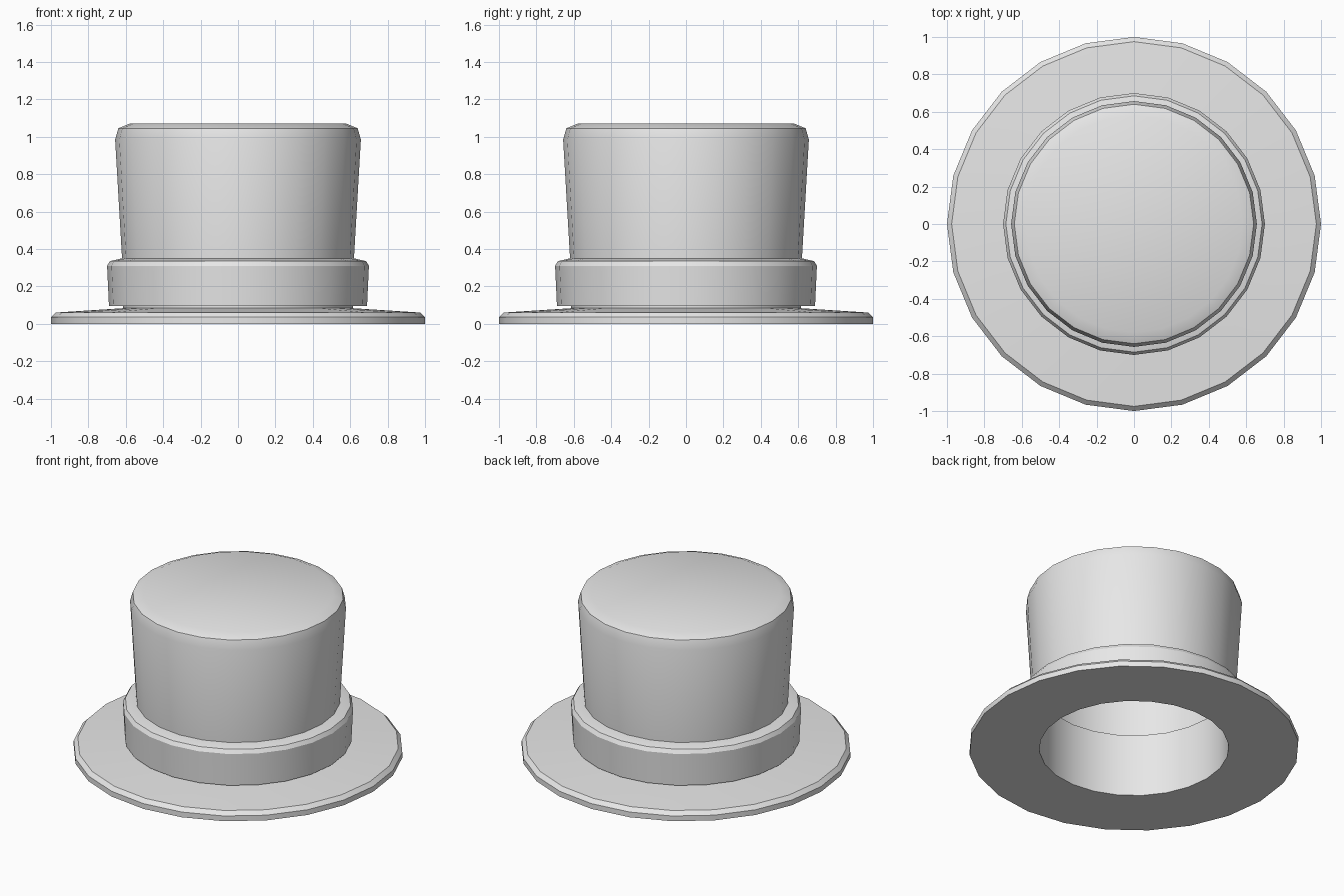
import bpy
import bmesh
from math import cos, sin, pi, radians

SIDES = 24

cube = bpy.data.objects.get("Cube")
if cube:
    bpy.data.objects.remove(cube, do_unlink=True)

grey = bpy.data.materials.new("light grey felt")
grey.use_nodes = True
grey.diffuse_color = (0.8, 0.8, 0.8, 1)
grey.node_tree.nodes["Principled BSDF"].inputs["Base Color"].default_value = (0.8, 0.8, 0.8, 1)


def lathe(name, profile, capped=False):
    """Spin (radius, height) points round z; close the loop or cap both ends."""
    bm = bmesh.new()
    rings = [[bm.verts.new((r * cos(2 * pi * i / SIDES), r * sin(2 * pi * i / SIDES), z))
              for i in range(SIDES)] for r, z in profile]
    pairs = list(zip(rings, rings[1:]))
    if capped:
        bm.faces.new(rings[0])
        bm.faces.new(rings[-1])
    else:
        pairs.append((rings[-1], rings[0]))
    for a, b in pairs:
        for i in range(SIDES):
            j = (i + 1) % SIDES
            bm.faces.new((a[i], a[j], b[j], b[i]))
    bmesh.ops.recalc_face_normals(bm, faces=bm.faces)
    mesh = bpy.data.meshes.new(name)
    bm.to_mesh(mesh)
    bm.free()
    mesh.materials.append(grey)
    obj = bpy.data.objects.new(name, mesh)
    bpy.context.collection.objects.link(obj)
    bpy.ops.object.select_all(action="DESELECT")
    obj.select_set(True)
    bpy.context.view_layer.objects.active = obj
    bpy.ops.object.shade_smooth_by_angle(angle=radians(28))
    return obj


# Wide brim with a chamfered rim and an open middle
lathe("brim", [(0.575, 0), (1, 0), (1, 0.035), (0.975, 0.06), (0.62, 0.083), (0.575, 0.085)])

# Raised band round the foot of the crown
lathe("band", [(0.6, 0.095), (0.69, 0.095), (0.7, 0.31), (0.685, 0.335), (0.62, 0.35), (0.6, 0.35)])

# Hollow crown: outside from the top down, then the inner wall back up to the ceiling
lathe("crown", [(0.58, 1.07), (0.64, 1.045), (0.657, 0.985), (0.62, 0.35), (0.615, 0.083),
                (0.575, 0.085), (0.575, 0.42), (0.6, 0.42), (0.62, 1.02)], capped=True)
